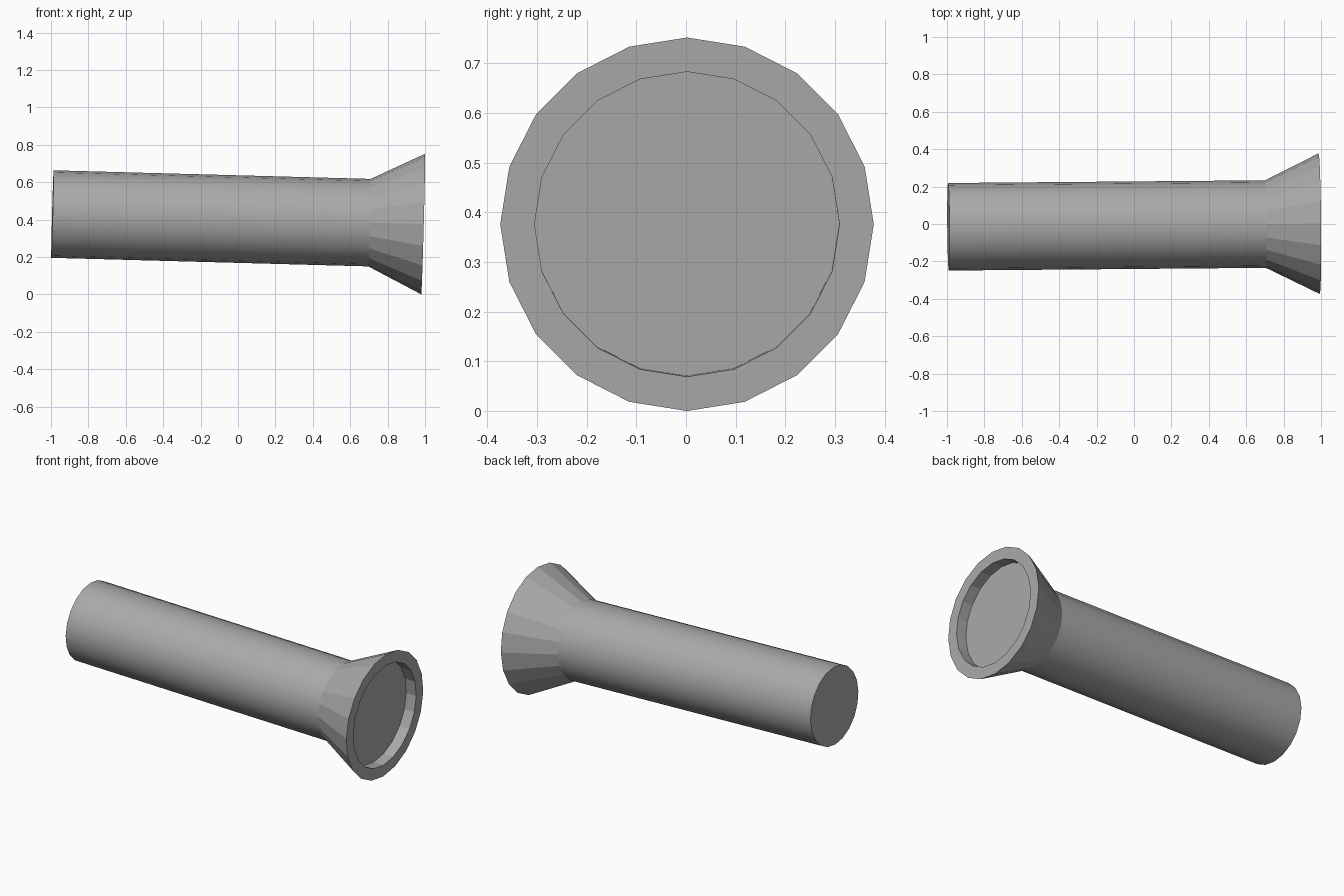
import bpy, bmesh
from math import sin, cos, tau
from mathutils import Euler, Matrix

cube = bpy.data.objects.get("Cube")
if cube:
    bpy.data.objects.remove(cube, do_unlink=True)

SIDES = 20
gray = bpy.data.materials.new("plain gray")
gray.use_nodes = True
color = (0.4, 0.4, 0.4, 1)
gray.diffuse_color = color
gray.node_tree.nodes["Principled BSDF"].inputs["Base Color"].default_value = color

# Slight tilt of the whole model; the origin is the centre of the rim
pose = Matrix.Translation((0.99, 0.002, 0.376)) @ Euler((0, 0.027, 0.0085)).to_matrix().to_4x4()


def lathe(name, profile, cap_start, cap_end, smooth=False):
    """Revolve (x, radius) points around the local x axis."""
    bm = bmesh.new()
    rings = [[bm.verts.new((x, r * sin(tau * i / SIDES), r * cos(tau * i / SIDES)))
              for i in range(SIDES)] for x, r in profile]
    for a, b in zip(rings, rings[1:]):
        for i in range(SIDES):
            j = (i + 1) % SIDES
            bm.faces.new((a[i], b[i], b[j], a[j])).smooth = smooth
    caps = []
    if cap_start:
        caps.append(bm.faces.new(rings[0]))
    if cap_end:
        caps.append(bm.faces.new(rings[-1][::-1]))
    for cap in caps:
        for edge in cap.edges:
            edge.smooth = False
    bmesh.ops.recalc_face_normals(bm, faces=bm.faces)
    mesh = bpy.data.meshes.new(name)
    bm.to_mesh(mesh)
    bm.free()
    mesh.materials.append(gray)
    obj = bpy.data.objects.new(name, mesh)
    obj.matrix_world = pose
    bpy.context.collection.objects.link(obj)
    return obj


# Round handle, smooth along its length
lathe("handle", [(-1.983, 0.234), (-0.287, 0.234)], True, True, smooth=True)

# Faceted flared head with a flat rim and a recessed lens floor
lathe("flared_head",
      [(-0.287, 0.234), (0, 0.376), (0, 0.307), (-0.066, 0.307)], True, True)
